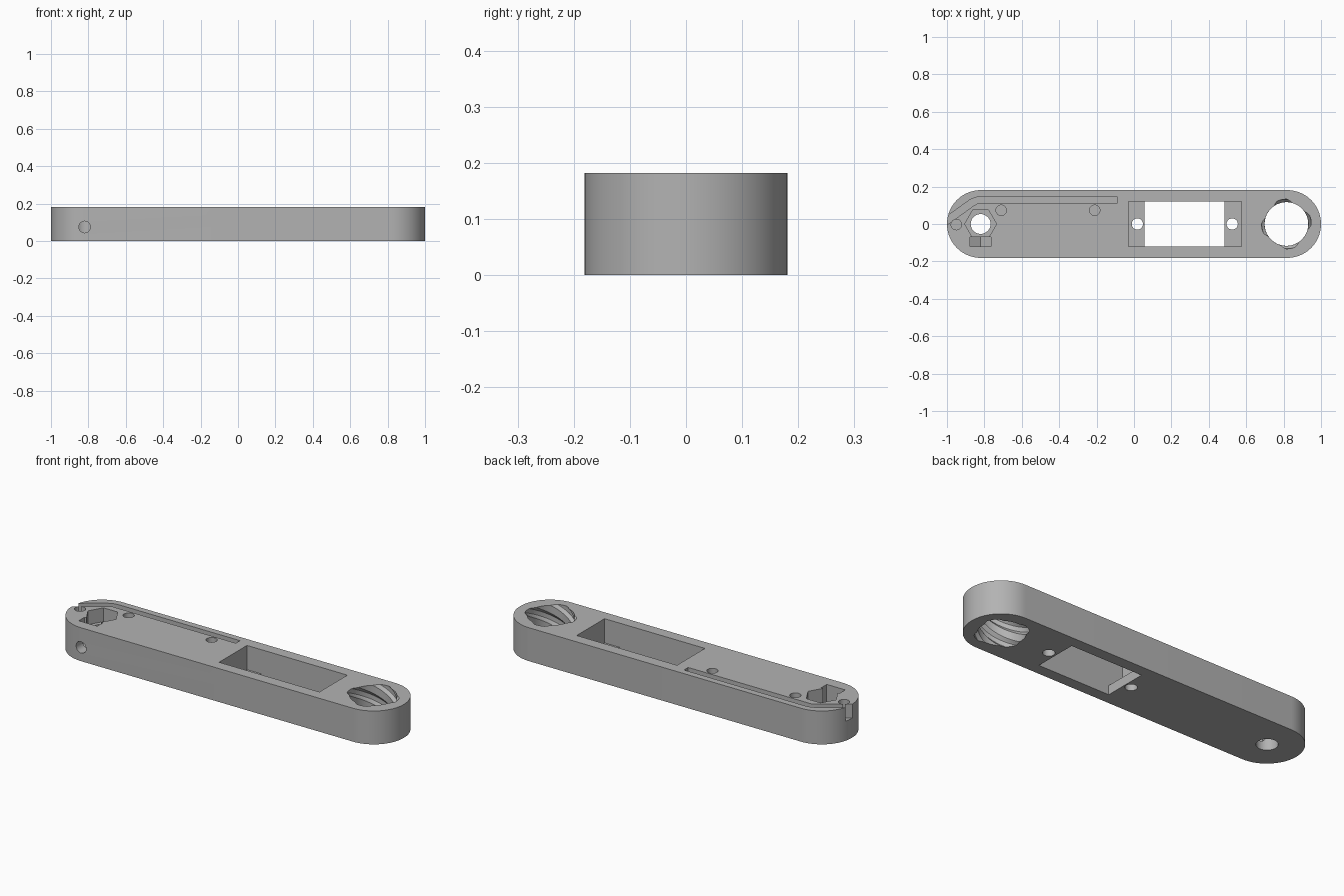
import bpy, bmesh, math

cube = bpy.data.objects.get("Cube")
if cube:
    bpy.data.objects.remove(cube, do_unlink=True)

H = 0.182          # body height
TOP = H + 0.05     # cutters reach past both faces
LOW = -0.05
PIVOT = -0.82      # bolt end
SOCKET = 0.815     # threaded end

grey = bpy.data.materials.new("plain_grey")
grey.use_nodes = True
colour = (0.45, 0.45, 0.45, 1)
grey.diffuse_color = colour
grey.node_tree.nodes["Principled BSDF"].inputs["Base Color"].default_value = colour


def loft(name, rings):
    """Solid through a stack of matching rings."""
    bm = bmesh.new()
    loops = [[bm.verts.new(p) for p in ring] for ring in rings]
    n = len(loops[0])
    for a, b in zip(loops, loops[1:]):
        for i in range(n):
            j = (i + 1) % n
            bm.faces.new((a[i], a[j], b[j], b[i]))
    bm.faces.new(loops[0][::-1])
    bm.faces.new(loops[-1])
    bmesh.ops.recalc_face_normals(bm, faces=bm.faces)
    mesh = bpy.data.meshes.new(name)
    bm.to_mesh(mesh)
    bm.free()
    mesh.materials.append(grey)
    obj = bpy.data.objects.new(name, mesh)
    bpy.context.collection.objects.link(obj)
    return obj


def prism(name, outline, z0, z1):
    return loft(name, [[(x, y, z) for x, y in outline] for z in (z0, z1)])


def arc(cx, cy, r, start, end, n):
    return [(cx + r * math.cos(start + (end - start) * i / n),
             cy + r * math.sin(start + (end - start) * i / n)) for i in range(n + 1)]


def circle(cx, cy, r, n=32):
    return arc(cx, cy, r, 0, math.tau, n)[:-1]


def rect(x0, x1, y0, y1):
    return [(x0, y0), (x1, y0), (x1, y1), (x0, y1)]


# Long body with rounded ends
R = 0.181
q = math.pi / 2
body = prism("arm_body", arc(1 - R, 0, R, -q, q, 40) + arc(R - 1, 0, R, q, 3 * q, 40), 0, H)

cutters = []


def cut(name, outline, z0, z1=TOP):
    cutters.append(prism(name, outline, z0, z1))


# Stepped motor pocket with two screw holes
cut("motor_pocket", rect(-0.03, 0.575, -0.12, 0.12), 0.05)
cut("motor_opening", rect(0.055, 0.485, -0.12, 0.12), LOW)
for x in (0.018, 0.525):
    cut("motor_screw_hole", circle(x, 0, 0.03), LOW)

# Bolt hole with hexagonal pocket
cut("bolt_hole", circle(PIVOT, 0, 0.053), LOW)
cut("bolt_head_pocket", circle(PIVOT, 0, 0.085, 6), 0.107)

# Nut slot with a V-shaped floor, and the set screw hole from the front
nut = [(PIVOT - 0.056, TOP), (PIVOT - 0.056, 0.043), (PIVOT, 0.011),
       (PIVOT + 0.056, 0.043), (PIVOT + 0.056, TOP)]
cutters.append(loft("nut_slot", [[(x, y, z) for x, z in nut] for y in (-0.12, -0.07)]))
cutters.append(loft("set_screw_hole", [[(x, y, z) for x, z in circle(PIVOT, 0.075, 0.031)]
                                       for y in (-0.25, 0)]))

# Wire groove running out of the rounded end
cut("wire_groove", [(-0.09, 0.11), (-0.09, 0.146), (-0.82, 0.146), (-0.85, 0.142),
                    (-0.88, 0.128), (-1.03, 0.02), (-1.03, -0.027), (-0.86, 0.096),
                    (-0.835, 0.11)], 0.107)

# Blind pin holes
for x, y in ((-0.95, -0.003), (-0.71, 0.073), (-0.21, 0.073)):
    cut("pin_hole", circle(x, y, 0.028), 0.08)

# Socket with four steep helical grooves
rings = []
STEPS, SIDES = 28, 96
for k in range(STEPS + 1):
    z = -0.01 + (H + 0.02) * k / STEPS
    turn = math.radians(100) - math.radians(160) * (H - z) / H
    ring = []
    for i in range(SIDES):
        a = math.tau * i / SIDES + turn
        r = 0.117 + 0.016 * min(1, max(0, 0.2 + 1.1 * math.cos(4 * (a - turn))))
        ring.append((SOCKET + r * math.cos(a), r * math.sin(a), z))
    rings.append(ring)
cutters.append(loft("threaded_socket", rings))

# Carve every cutter from the body
bpy.context.view_layer.objects.active = body
for cutter in cutters:
    cutter.hide_render = True
    mod = body.modifiers.new("carve", 'BOOLEAN')
    mod.operation = 'DIFFERENCE'
    mod.solver = 'EXACT'
    mod.object = cutter
    bpy.ops.object.modifier_apply(modifier=mod.name)
    bpy.data.objects.remove(cutter, do_unlink=True)

bpy.ops.object.select_all(action='DESELECT')
body.select_set(True)
bpy.ops.object.shade_smooth_by_angle(angle=math.radians(30))
